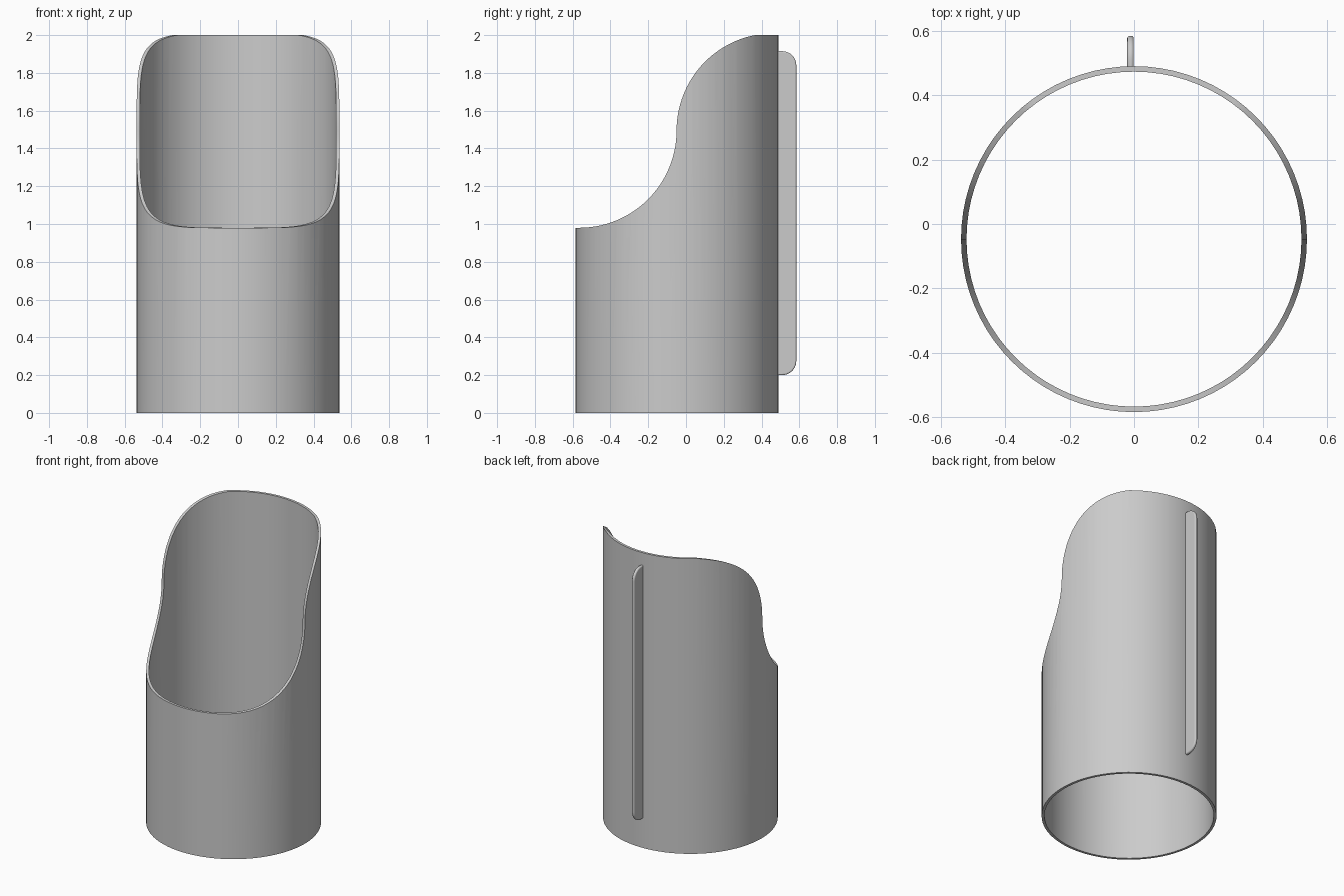
import bpy, bmesh
from math import sin, cos, pi, radians

if "Cube" in bpy.data.objects:
    bpy.data.objects.remove(bpy.data.objects["Cube"])

CY, R_OUT, R_IN = -0.047, 0.537, 0.52

grey = bpy.data.materials.new("light_grey")
grey.use_nodes = True
grey.diffuse_color = (0.6, 0.6, 0.6, 1)
grey.node_tree.nodes["Principled BSDF"].inputs["Base Color"].default_value = (0.6, 0.6, 0.6, 1)


def make_object(name, bm):
    bmesh.ops.recalc_face_normals(bm, faces=bm.faces)
    mesh = bpy.data.meshes.new(name)
    bm.to_mesh(mesh)
    bm.free()
    mesh.materials.append(grey)
    obj = bpy.data.objects.new(name, mesh)
    bpy.context.collection.objects.link(obj)
    return obj


def arc(cy, cz, r, a0, a1, n):
    """Points (y, z) along a circular arc, angles in degrees."""
    angles = [radians(a0 + (a1 - a0) * i / n) for i in range(n + 1)]
    return [(cy + r * cos(a), cz + r * sin(a)) for a in angles]


def extrude_x(profile, x0, x1):
    """Solid made by sweeping a side profile along x."""
    bm = bmesh.new()
    face = bm.faces.new([bm.verts.new((x0, y, z)) for y, z in profile])
    new = bmesh.ops.extrude_face_region(bm, geom=[face])["geom"]
    bmesh.ops.translate(bm, vec=(x1 - x0, 0, 0),
                        verts=[v for v in new if isinstance(v, bmesh.types.BMVert)])
    return bm


def smooth(obj, degrees):
    bpy.ops.object.select_all(action="DESELECT")
    obj.select_set(True)
    bpy.context.view_layer.objects.active = obj
    bpy.ops.object.shade_smooth_by_angle(angle=radians(degrees))


# Open tube: two walls joined by flat rims
bm = bmesh.new()
SEG = 80
rings = []
for r, z in ((R_OUT, 0), (R_OUT, 2), (R_IN, 2), (R_IN, 0)):
    rings.append([bm.verts.new((r * cos(2 * pi * i / SEG), CY + r * sin(2 * pi * i / SEG), z))
                  for i in range(SEG)])
for k in range(4):
    a, b = rings[k], rings[(k + 1) % 4]
    for i in range(SEG):
        j = (i + 1) % SEG
        bm.faces.new((a[i], a[j], b[j], b[i]))
tube = make_object("tube", bm)

# S-shaped cut that opens the front of the tube
lower = arc(-0.565, 1.495, 0.515, -90, 0, 28)
upper = arc(0.465, 1.495, 0.515, 180, 90, 28)
cut = [(-1, 0.98)] + lower + upper[1:] + [(0.465, 2.3), (-1, 2.3)]
cutter = make_object("front_cutter", extrude_x(cut, -1, 1))
cutter.hide_render = True
mod = tube.modifiers.new("front_cut", "BOOLEAN")
mod.operation = "DIFFERENCE"
mod.solver = "EXACT"
mod.object = cutter
bpy.ops.object.select_all(action="DESELECT")
tube.select_set(True)
bpy.context.view_layer.objects.active = tube
bpy.ops.object.modifier_apply(modifier=mod.name)
bpy.data.objects.remove(cutter)
smooth(tube, 30)

# Thin rounded fin down the back
fin_profile = ([(0.478, 0.2)] + arc(0.509, 0.275, 0.075, -90, 0, 10)
               + arc(0.509, 1.84, 0.075, 0, 90, 10) + [(0.478, 1.915)])
fin = make_object("back_fin", extrude_x(fin_profile, -0.021, -0.001))
bevel = fin.modifiers.new("soft_edges", "BEVEL")
bevel.width = 0.007
bevel.segments = 3
bevel.limit_method = "ANGLE"
bevel.angle_limit = radians(40)
smooth(fin, 40)
